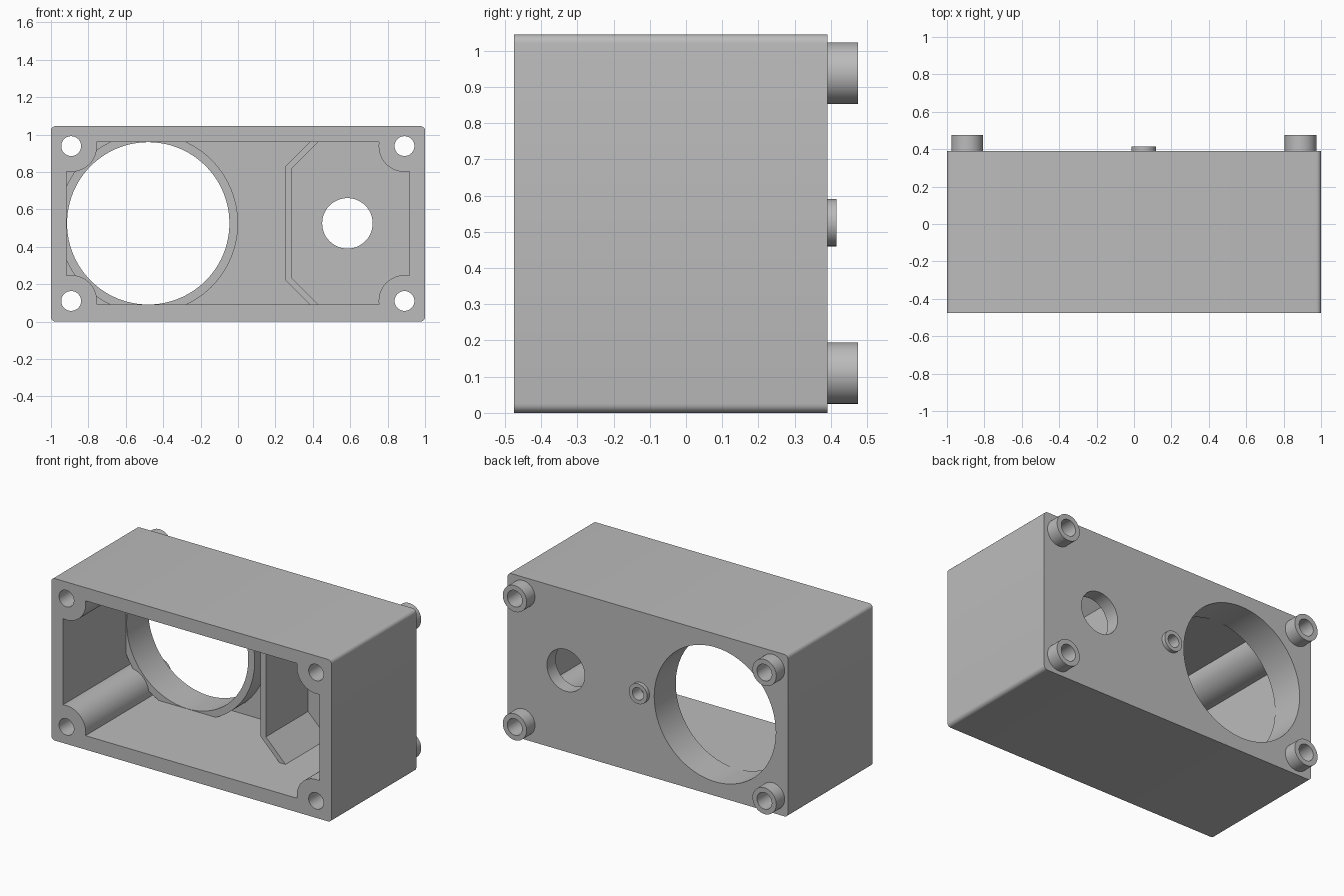
import bpy, bmesh
from math import cos, sin, pi, radians

cube = bpy.data.objects.get("Cube")
if cube:
    bpy.data.objects.remove(cube, do_unlink=True)

grey = bpy.data.materials.new("plain grey")
grey.use_nodes = True
colour = (0.5, 0.5, 0.5, 1)
grey.diffuse_color = colour
grey.node_tree.nodes["Principled BSDF"].inputs["Base Color"].default_value = colour

HEIGHT, MID = 1.045, 0.525
FRONT, BACK, FLOOR = -0.475, 0.39, 0.30   # FLOOR is the inside of the back plate


def prism(name, outline, y0, y1):
    """Extrude an (x, z) outline along y."""
    bm = bmesh.new()
    face = bm.faces.new([bm.verts.new((x, y0, z)) for x, z in outline])
    made = bmesh.ops.extrude_face_region(bm, geom=[face])["geom"]
    verts = [v for v in made if isinstance(v, bmesh.types.BMVert)]
    bmesh.ops.translate(bm, verts=verts, vec=(0, y1 - y0, 0))
    bmesh.ops.recalc_face_normals(bm, faces=bm.faces)
    mesh = bpy.data.meshes.new(name)
    bm.to_mesh(mesh)
    bm.free()
    mesh.materials.append(grey)
    obj = bpy.data.objects.new(name, mesh)
    bpy.context.collection.objects.link(obj)
    return obj


def arc(x, z, r, start, end, n):
    span = end - start
    return [(x + r * cos(start + span * i / n), z + r * sin(start + span * i / n))
            for i in range(n + 1)]


def cylinder(name, x, z, r, y0, y1, n=48):
    return prism(name, arc(x, z, r, 0, 2 * pi, n)[:-1], y0, y1)


def combine(target, tool, operation):
    """Apply a boolean and discard the tool."""
    mod = target.modifiers.new("cut", 'BOOLEAN')
    mod.operation, mod.solver, mod.object = operation, 'EXACT', tool
    graph = bpy.context.evaluated_depsgraph_get()
    mesh = bpy.data.meshes.new_from_object(target.evaluated_get(graph))
    target.modifiers.clear()
    target.data = mesh
    bpy.data.objects.remove(tool, do_unlink=True)


def box(x0, x1, z0, z1):
    return [(x0, z0), (x1, z0), (x1, z1), (x0, z1)]


# Outer shell with rounded long edges
r = 0.025
outline = []
for i, (x, z) in enumerate([(1 - r, HEIGHT - r), (r - 1, HEIGHT - r), (r - 1, r), (1 - r, r)]):
    outline += arc(x, z, r, i * pi / 2, (i + 1) * pi / 2, 5)
housing = prism("housing", outline, FRONT, BACK)

# Cavity, leaving a round screw post in each corner
screws = [(x, z) for x in (-0.892, 0.89) for z in (0.11, 0.938)]
cavity = prism("cavity", box(-0.918, 0.916, 0.09, 0.96), FRONT - 0.1, FLOOR)
for x, z in screws:
    combine(cavity, cylinder("post", x, z, 0.138, FRONT - 0.2, BACK), 'DIFFERENCE')
combine(housing, cavity, 'DIFFERENCE')

# Collar around the large opening
combine(housing, cylinder("collar", -0.48, MID, 0.48, 0.17, BACK - 0.03, 96), 'UNION')

# Partition wall with angled ends that run into the shell
half = [(0.25, 0.225), (0.42, 0.055), (0.465, 0.055), (0.29, 0.23)]
mirrored = [(x, 2 * MID - z) for x, z in half]
wall = [half[0], half[1], half[2], half[3], mirrored[3], mirrored[2], mirrored[1], mirrored[0]]
combine(housing, prism("partition", wall, -0.13, BACK - 0.03), 'UNION')

# Rear sleeves and the small centre sleeve
for x, z in screws:
    combine(housing, cylinder("sleeve", x, z, 0.085, BACK - 0.04, 0.475), 'UNION')
combine(housing, cylinder("centre_sleeve", 0.052, MID, 0.065, BACK - 0.04, 0.415), 'UNION')

# Openings
combine(housing, cylinder("large_opening", -0.48, MID, 0.434, 0, 0.6, 96), 'DIFFERENCE')
combine(housing, cylinder("small_opening", 0.585, MID, 0.135, 0, 0.6), 'DIFFERENCE')
combine(housing, cylinder("centre_hole", 0.052, MID, 0.04, FLOOR + 0.03, 0.6), 'DIFFERENCE')
for x, z in screws:
    combine(housing, cylinder("screw_hole", x, z, 0.053, -0.7, 0.7), 'DIFFERENCE')

# Smooth the round surfaces, keep the edges crisp
bpy.ops.object.select_all(action='DESELECT')
housing.select_set(True)
bpy.context.view_layer.objects.active = housing
bpy.ops.object.shade_smooth_by_angle(angle=radians(30))
